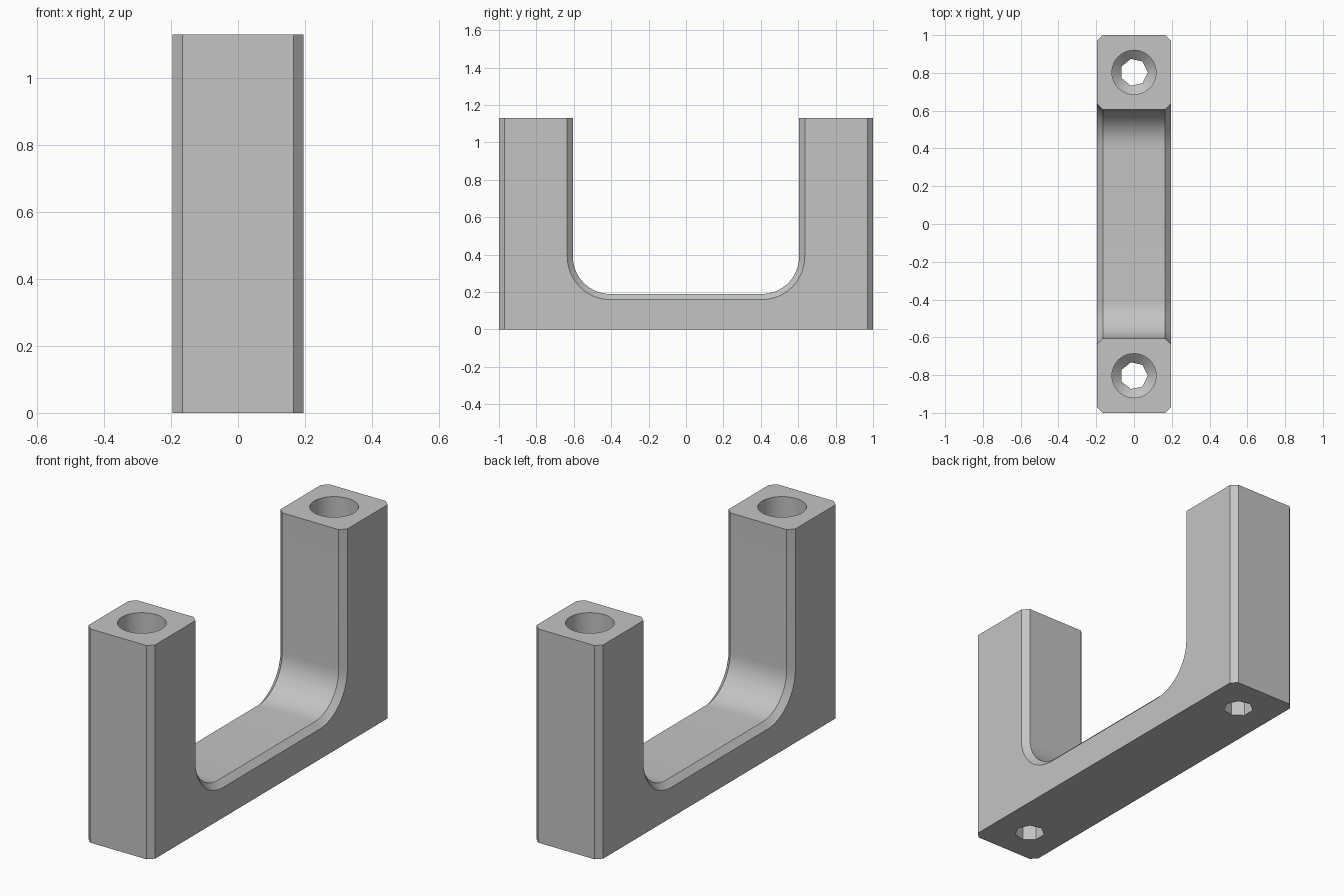
import bpy
import bmesh
from math import cos, sin, pi, tau, radians

if "Cube" in bpy.data.objects:
    bpy.data.objects.remove(bpy.data.objects["Cube"])

HALF_WIDTH, HEIGHT, CHAMFER = 0.195, 1.13, 0.03
ARC_Y, ARC_Z, ARC_R = 0.405, 0.39, 0.20
ARC_STEPS = 16
HOLE_Y = 0.803

grey = bpy.data.materials.new("plain grey")
grey.use_nodes = True
colour = (0.55, 0.55, 0.55, 1)
grey.diffuse_color = colour
grey.node_tree.nodes["Principled BSDF"].inputs["Base Color"].default_value = colour


def make_object(name, bm):
    bmesh.ops.recalc_face_normals(bm, faces=bm.faces)
    mesh = bpy.data.meshes.new(name)
    bm.to_mesh(mesh)
    bm.free()
    mesh.materials.append(grey)
    obj = bpy.data.objects.new(name, mesh)
    bpy.context.collection.objects.link(obj)
    return obj


def skin(bm, loops):
    """Join matching closed loops and cap both ends."""
    rings = [[bm.verts.new(p) for p in loop] for loop in loops]
    for a, b in zip(rings, rings[1:]):
        for i in range(len(a)):
            j = (i + 1) % len(a)
            bm.faces.new((a[i], a[j], b[j], b[i]))
    bm.faces.new(rings[0][::-1])
    bm.faces.new(rings[-1])


def u_profile(x, inset):
    """U-shaped side outline, drawn back by inset on the chamfered edges."""
    r = ARC_R + inset
    half = [(1 - inset, 0), (1 - inset, HEIGHT), (ARC_Y + r, HEIGHT)]
    for i in range(ARC_STEPS + 1):
        a = pi / 2 * i / ARC_STEPS
        half.append((ARC_Y + r * cos(a), ARC_Z - r * sin(a)))
    other = [(-y, z) for y, z in reversed(half)]
    return [(x, y, z) for y, z in half + other]


def circle(radius, z, y, sides):
    return [(radius * cos(tau * i / sides), y + radius * sin(tau * i / sides), z)
            for i in range(sides)]


# U-shaped bracket with chamfered side edges
bm = bmesh.new()
inner = HALF_WIDTH - CHAMFER
skin(bm, [u_profile(-HALF_WIDTH, CHAMFER), u_profile(-inner, 0),
          u_profile(inner, 0), u_profile(HALF_WIDTH, CHAMFER)])
bracket = make_object("bracket", bm)


def drill(name, y, levels, sides):
    """Cut a round hole through the levels given as (radius, z)."""
    bm = bmesh.new()
    skin(bm, [circle(r, z, y, sides) for r, z in levels])
    cutter = make_object(name, bm)
    cutter.hide_render = True
    cut = bracket.modifiers.new(name, 'BOOLEAN')
    cut.operation = 'DIFFERENCE'
    cut.solver = 'EXACT'
    cut.object = cutter
    bpy.context.view_layer.objects.active = bracket
    bpy.ops.object.modifier_apply(modifier=cut.name)
    bpy.data.objects.remove(cutter)


# Deep screw bores with tapered seats, and faceted holes through the base
for side, y in (("front", -HOLE_Y), ("back", HOLE_Y)):
    drill(side + "_bore", y, [(0.05, 0.14), (0.117, 0.2), (0.117, HEIGHT + 0.1)], 32)
    drill(side + "_screw_hole", y, [(0.073, -0.1), (0.073, 0.3)], 7)

bpy.ops.object.select_all(action='DESELECT')
bracket.select_set(True)
bpy.context.view_layer.objects.active = bracket
bpy.ops.object.shade_smooth_by_angle(angle=radians(30))
